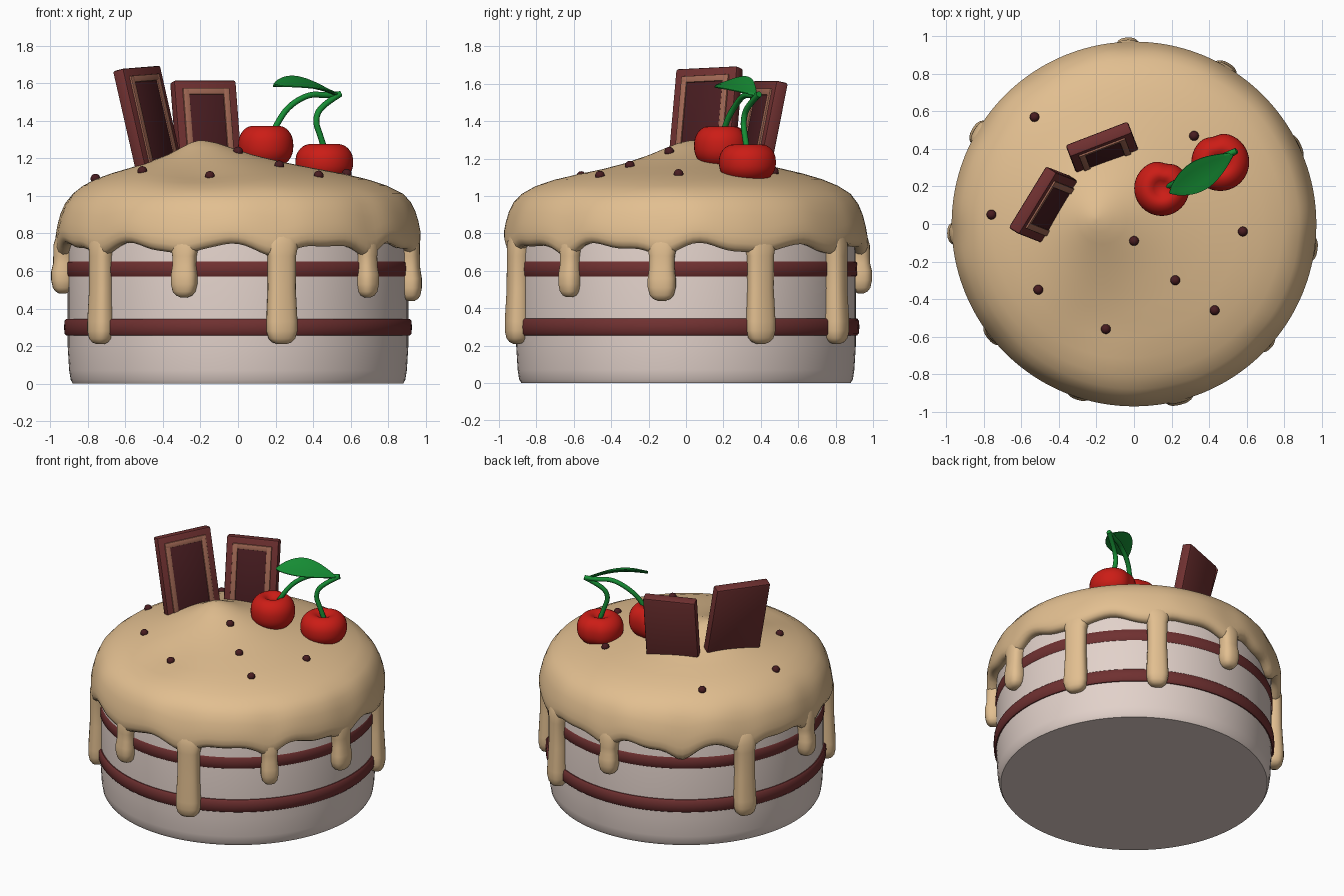
import bpy, bmesh, math
from math import sin, cos, pi, radians, exp
from mathutils import Matrix, Vector

if "Cube" in bpy.data.objects:
    bpy.data.objects.remove(bpy.data.objects["Cube"])


def mat(name, r, g, b):
    m = bpy.data.materials.new(name)
    m.diffuse_color = (r, g, b, 1)
    m.use_nodes = True
    m.node_tree.nodes["Principled BSDF"].inputs["Base Color"].default_value = m.diffuse_color
    return m


SPONGE = mat("sponge", .76, .64, .59)
ICING = mat("icing", .76, .52, .28)
CHOC = mat("chocolate", .16, .03, .03)
TRIM = mat("light_chocolate", .36, .14, .09)
DARK = mat("dark_chocolate", .065, .012, .015)
CHERRY = mat("cherry_red", .6, .012, .008)
GREEN = mat("leaf_green", .008, .27, .035)


def finish(name, bm, material, angle=40):
    bmesh.ops.recalc_face_normals(bm, faces=bm.faces)
    me = bpy.data.meshes.new(name)
    bm.to_mesh(me)
    bm.free()
    for p in me.polygons:
        p.use_smooth = True
    me.set_sharp_from_angle(angle=radians(angle))
    me.materials.append(material)
    ob = bpy.data.objects.new(name, me)
    bpy.context.collection.objects.link(ob)
    return ob


def loft(name, rings, material, caps=(True, True), angle=40):
    bm = bmesh.new()
    rows = [[bm.verts.new(p) for p in ring] for ring in rings]
    n = len(rows[0])
    for a, b in zip(rows, rows[1:]):
        for i in range(n):
            j = (i + 1) % n
            bm.faces.new((a[i], a[j], b[j], b[i]))
    if caps[0]:
        bm.faces.new(rows[0])
    if caps[1]:
        bm.faces.new(rows[-1])
    return finish(name, bm, material, angle)


def lathe(name, profile, material, n=96):
    rings = [[(r * cos(2 * pi * i / n), r * sin(2 * pi * i / n), z) for i in range(n)]
             for r, z in profile]
    return loft(name, rings, material)


# Sponge body and filling bands
lathe("sponge_body", [(.88, 0), (.892, .02), (.9, .07), (.908, .2), (.908, .8), (.88, .92)], SPONGE)
for name, z, r in (("lower_filling", .3, .927), ("upper_filling", .61, .916)):
    lathe(name, [(.87, z - .045), (r - .012, z - .045), (r - .002, z - .034), (r, z),
                 (r - .002, z + .034), (r - .012, z + .045), (.87, z + .045)], CHOC)

# Drips: angle, bottom height, half width, outer radius
DRIPS = [(92, .48, .065, .995), (59.5, .21, .072, .995), (25.5, .21, .08, .985),
         (-8, .44, .075, .988), (-42, .46, .058, .985), (-75.5, .21, .083, .995),
         (-108, .46, .07, .985), (-142, .21, .074, .99), (183, .48, .065, .997),
         (149.5, .21, .075, 1.0)]


def gap(t, deg):
    return (t - radians(deg) + pi) % (2 * pi) - pi


def edge(t):
    z = .727 + .014 * sin(11 * t + 1) + .01 * sin(19 * t)
    z -= .07 * exp(-(gap(t, 123) / .1) ** 2)
    return z - sum(.035 * exp(-(gap(t, d[0]) / (d[2] * 1.35)) ** 2) for d in DRIPS)


# Icing: off-centre peak, rounded shoulder and wavy lower edge
N = 160
angles = [2 * pi * i / N for i in range(N)]
peak = Vector((-.2, .03))
rings = []
for s, h in ((.015, 1.296), (.08, 1.283), (.15, 1.258), (.25, 1.222), (.4, 1.182), (.55, 1.15),
             (.7, 1.12), (.82, 1.09), (.92, 1.055), (1, 1.012)):
    ring = []
    for t in angles:
        p = peak.lerp(Vector((.88 * cos(t), .88 * sin(t))), s)
        dip = .03 * exp(-((p.x + .2) ** 2 + (p.y + .55) ** 2) / .05)
        ring.append((p.x, p.y, h - dip))
    rings.append(ring)
for r, f in ((.922, .83), (.947, .64), (.963, .44), (.972, .27), (.972, .14), (.962, .05),
             (.94, 0), (.915, .01), (.885, .06)):
    rings.append([(r * cos(t), r * sin(t), edge(t) + f * (1.012 - edge(t))) for t in angles])
icing = loft("icing", rings, ICING, (True, False), 80)

for k, (deg, bottom, w, out) in enumerate(DRIPS):
    turn = Matrix.Rotation(radians(deg), 3, 'Z')
    mid = (bottom + .72) / 2
    half = (out - .875) / 2
    rings = []
    for z, f, c in ((bottom, .3, 0), (bottom + .01, .62, 0), (bottom + .03, .86, 0),
                    (bottom + .07, 1, 0), (bottom + .12, 1, 0), (mid + .04, .9, -.004),
                    (.68, .92, -.006), (.74, 1.1, -.012), (.8, 1.1, -.03), (.86, .9, -.06)):
        ring = []
        for i in range(24):
            a = 2 * pi * i / 24
            x = abs(cos(a)) ** .8 * math.copysign(1, cos(a)) * half * min(f, 1)
            y = abs(sin(a)) ** .8 * math.copysign(1, sin(a)) * w * f
            ring.append(turn @ Vector((out - half + c + x, y, z)))
        rings.append(ring)
    loft(f"icing_drip_{k + 1}", rings, ICING, angle=80)

# Chocolate chips resting on the icing
bpy.context.view_layer.update()
for k, (x, y) in enumerate([(-.53, .57), (-.76, .05), (-.51, -.35), (0, -.09), (.22, -.3),
                            (.58, -.04), (.43, -.46), (-.15, -.56), (.32, .47)]):
    hit = icing.ray_cast((x, y, 3), (0, 0, -1))[1]
    bm = bmesh.new()
    bmesh.ops.create_uvsphere(bm, u_segments=16, v_segments=10, radius=.026,
                              matrix=Matrix.Translation(hit + Vector((0, 0, .004))))
    finish(f"chocolate_chip_{k + 1}", bm, DARK)


# Chocolate bars: slab, raised frame, inner panel (local origin at the top back edge)
def boxes(name, spans, material, M, bevel):
    bm = bmesh.new()
    for (x0, x1), (y0, y1), (z0, z1) in spans:
        T = Matrix.Translation(((x0 + x1) / 2, (y0 + y1) / 2, (z0 + z1) / 2))
        bmesh.ops.create_cube(bm, size=1, matrix=M @ T @ Matrix.Diagonal(
            (x1 - x0, y1 - y0, z1 - z0, 1)))
    bmesh.ops.bevel(bm, geom=bm.edges[:], offset=bevel, segments=2, profile=.5, affect='EDGES')
    finish(name, bm, material)


for name, loc, yaw, lean, roll, w in (("left_bar", (-.57, .145, 1.672), 58, 13.5, -2.5, .385),
                                      ("right_bar", (-.2, .485, 1.603), 21, 12, 0, .355)):
    M = (Matrix.Translation(loc) @ Matrix.Rotation(radians(yaw), 4, 'Z')
         @ Matrix.Rotation(radians(-lean), 4, 'X') @ Matrix.Rotation(radians(roll), 4, 'Y'))
    a, b, low = w / 2 - .045, w / 2 - .08, -.56
    boxes(name, [((-w / 2, w / 2), (-.07, 0), (-.6, 0))], CHOC, M, .012)
    y = (-.08, -.06)
    boxes(name + "_frame", [((-a, -b), y, (low, -.045)), ((b, a), y, (low, -.045)),
                            ((-a, a), y, (-.08, -.045)), ((-a, a), y, (low, low + .035))],
          TRIM, M, .004)
    boxes(name + "_panel", [((-b, b), (-.073, -.06), (low, -.08))], DARK, M, .001)

# Cherries with a top dimple and a side cleft
for name, (cx, cy, cz), R, H, cleft in (("left_cherry", (.148, .19, 1.268), .147, .125, 80),
                                        ("right_cherry", (.46, .33, 1.18), .154, .115, 105)):
    rings = []
    for i in range(1, 24):
        p = pi * i / 24
        r = R * sin(p) ** .9
        z = -H * abs(cos(p)) ** .85 * math.copysign(1, cos(p))
        if p > pi / 2:
            z -= .45 * H * exp(-(r / (.36 * R)) ** 2)
        ring = []
        for j in range(40):
            t = 2 * pi * j / 40
            q = r * (1 - .09 * exp(-(gap(t, cleft) / .28) ** 2))
            ring.append((cx + q * cos(t), cy + q * sin(t), cz + z))
        rings.append(ring)
    loft(name, rings, CHERRY, angle=80)

# Stems meeting at one tip
for name, pts in (("left_stem", [(.17, .195, 1.31), (.21, .21, 1.39), (.27, .26, 1.48),
                                 (.38, .31, 1.545), (.47, .36, 1.535), (.545, .39, 1.543)]),
                  ("right_stem", [(.47, .33, 1.22), (.44, .315, 1.32), (.41, .305, 1.4),
                                  (.44, .325, 1.48), (.545, .39, 1.543)])):
    cu = bpy.data.curves.new(name, 'CURVE')
    cu.dimensions = '3D'
    cu.bevel_depth = .016
    cu.bevel_resolution = 3
    cu.use_fill_caps = True
    sp = cu.splines.new('NURBS')
    sp.points.add(len(pts) - 1)
    for q, p in zip(sp.points, pts):
        q.co = (*p, 1)
    sp.order_u = 3
    sp.use_endpoint_u = True
    cu.materials.append(GREEN)
    ob = bpy.data.objects.new(name, cu)
    bpy.context.collection.objects.link(ob)
    bpy.ops.object.select_all(action='DESELECT')
    ob.select_set(True)
    bpy.context.view_layer.objects.active = ob
    bpy.ops.object.convert(target='MESH')

# Leaf: thin, arched, tilted and slightly folded along its middle
A, B = Vector((.53, .375, 1.54)), Vector((.19, .165, 1.59))
side = Vector((.48, -.8, -.36))
up = Vector((.2, -.28, .94))
rings = []
for i in range(17):
    s = i / 16
    c = A.lerp(B, s) + Vector((0, 0, .03 * sin(pi * s)))
    w = .004 + .082 * sin(pi * s ** 1.15) ** .8 if 0 < i < 16 else .004
    rings.append([c + side * (w * x) + up * (.12 * w * x * x + t) for x, t in (
        (-1, .003), (-.5, .008), (0, .006), (.5, .008), (1, .003),
        (1, -.003), (.5, -.008), (0, -.01), (-.5, -.008), (-1, -.003))])
loft("leaf", rings, GREEN, angle=50)
